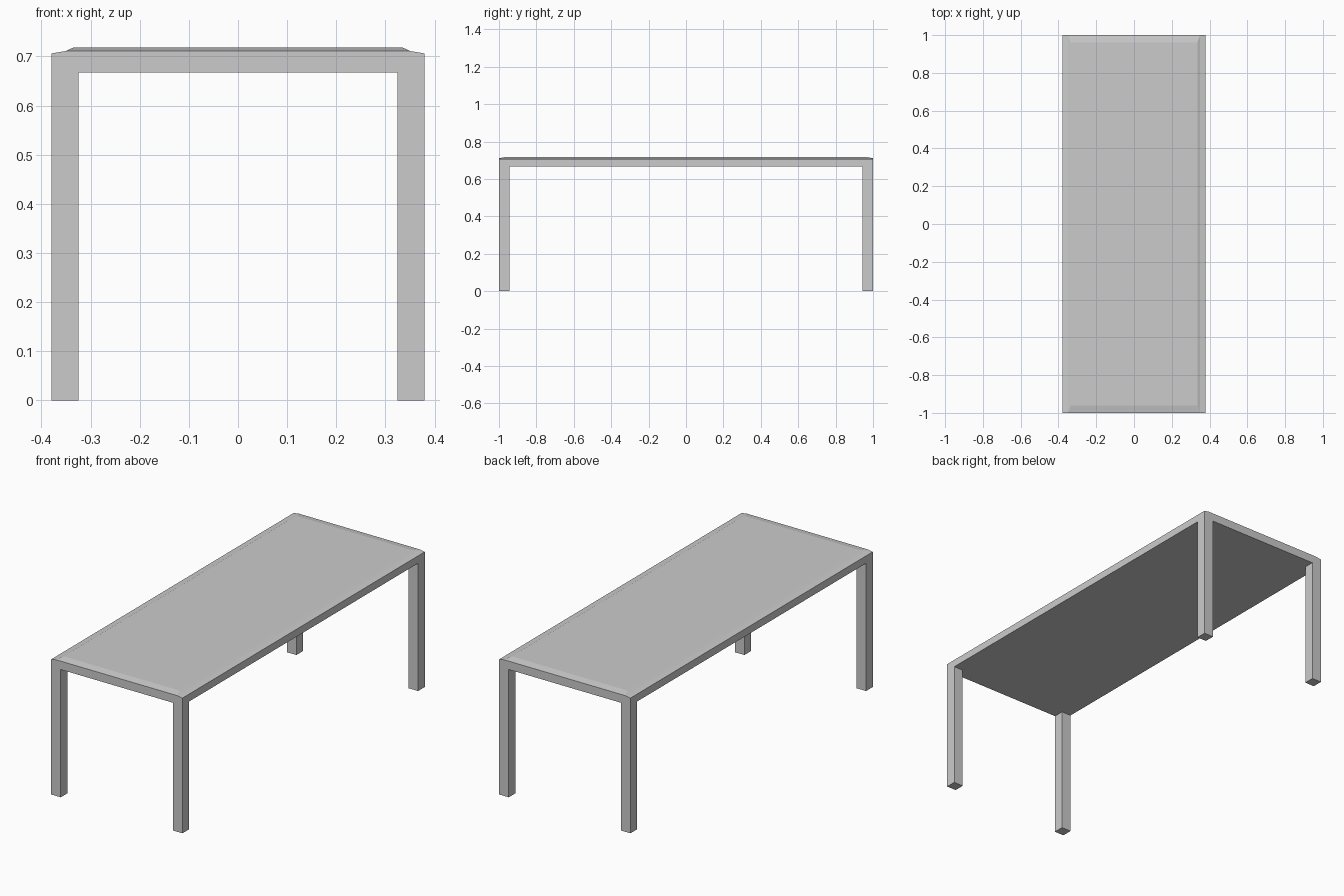
import bpy, bmesh

if "Cube" in bpy.data.objects:
    bpy.data.objects.remove(bpy.data.objects["Cube"])

HX, HY = 0.379, 1.0       # half width and half length
LEG = 0.055               # square leg size
Z_UNDER, Z_SIDE, Z_END, Z_TOP = 0.667, 0.706, 0.711, 0.718

bm = bmesh.new()


def ring(points):
    return [bm.verts.new(p) for p in points]


def rect(x, y, z):
    return ring([(-x, -y, z), (x, -y, z), (x, y, z), (-x, y, z)])


def bridge(a, b):
    for i in range(4):
        j = (i + 1) % 4
        bm.faces.new((a[i], a[j], b[j], b[i]))


# Underside grid, whose corner cells become the legs
xs = (-HX, -HX + LEG, HX - LEG, HX)
ys = (-HY, -HY + LEG, HY - LEG, HY)
grid = [[bm.verts.new((x, y, Z_UNDER)) for x in xs] for y in ys]
for j in range(3):
    for i in range(3):
        cell = [grid[j][i], grid[j][i + 1], grid[j + 1][i + 1], grid[j + 1][i]]
        if i == 1 or j == 1:
            bm.faces.new(cell[::-1])
        else:
            foot = ring([(v.co.x, v.co.y, 0) for v in cell])
            bridge(foot, cell)
            bm.faces.new(foot[::-1])

# Table top: outer rim, sloped side strips and raised bevelled panel
rim = rect(HX, HY, Z_SIDE)
mid = rect(0.35, HY, Z_END)
panel = rect(0.335, 0.96, Z_TOP)
bm.faces.new([grid[0][0], grid[0][1], grid[0][2], grid[0][3], rim[1], mid[1], mid[0], rim[0]])
bm.faces.new([grid[3][3], grid[3][2], grid[3][1], grid[3][0], rim[3], mid[3], mid[2], rim[2]])
bm.faces.new([grid[j][3] for j in range(4)] + [rim[2], rim[1]])
bm.faces.new([grid[j][0] for j in (3, 2, 1, 0)] + [rim[0], rim[3]])
bm.faces.new([rim[1], rim[2], mid[2], mid[1]])
bm.faces.new([rim[3], rim[0], mid[0], mid[3]])
bridge(mid, panel)
bm.faces.new(panel)

bmesh.ops.recalc_face_normals(bm, faces=bm.faces)
mesh = bpy.data.meshes.new("table")
bm.to_mesh(mesh)
bm.free()
bpy.context.collection.objects.link(bpy.data.objects.new("table", mesh))
